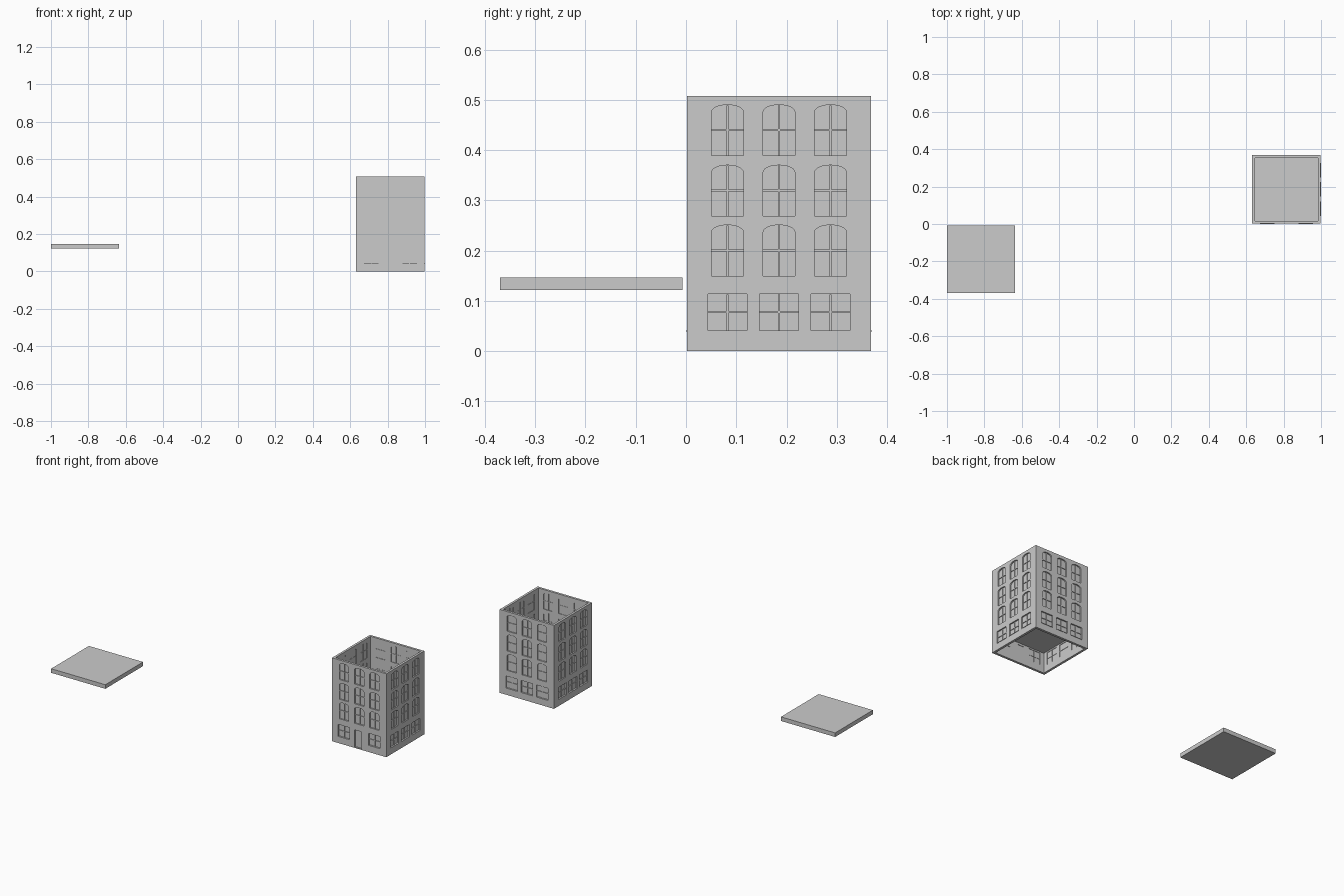
import bpy, bmesh, math
from mathutils import Matrix, Vector

cube = bpy.data.objects.get("Cube")
if cube:
    bpy.data.objects.remove(cube)

stone = bpy.data.materials.new("plain grey")
stone.use_nodes = True
GREY = (0.6, 0.6, 0.6, 1)
stone.diffuse_color = GREY
stone.node_tree.nodes["Principled BSDF"].inputs["Base Color"].default_value = GREY

CENTRE = Vector((0.815, 0.185, 0))
HALF, WALL, HEIGHT = 0.183, 0.014, 0.508
PITCH = 0.1025


def finish(bm, name):
    bmesh.ops.recalc_face_normals(bm, faces=bm.faces)
    mesh = bpy.data.meshes.new(name)
    bm.to_mesh(mesh)
    bm.free()
    mesh.materials.append(stone)
    obj = bpy.data.objects.new(name, mesh)
    bpy.context.collection.objects.link(obj)
    return obj


def add_box(bm, lo, hi, matrix=Matrix()):
    lo, hi = Vector(lo), Vector(hi)
    place = matrix @ Matrix.Translation((lo + hi) / 2) @ Matrix.Diagonal((*(hi - lo), 1))
    bmesh.ops.create_cube(bm, size=1, matrix=place)


def add_prism(bm, outline, near, far, matrix):
    """Extrude an (x, z) outline through the wall from depth near to far."""
    face = bm.faces.new([bm.verts.new(matrix @ Vector((x, near, z))) for x, z in outline])
    new = bmesh.ops.extrude_face_region(bm, geom=[face])["geom"]
    shift = matrix.to_3x3() @ Vector((0, far - near, 0))
    bmesh.ops.translate(bm, vec=shift, verts=[v for v in new if isinstance(v, bmesh.types.BMVert)])


def outline(x, width, bottom, top, rise):
    w = width / 2
    if not rise:
        return [(x - w, bottom), (x + w, bottom), (x + w, top), (x - w, top)]
    arch = [(x + w * math.cos(math.pi * i / 12), top - rise + rise * math.sin(math.pi * i / 12))
            for i in range(13)]
    return [(x - w, bottom), (x + w, bottom)] + arch


def openings(side):
    """List the openings of a side as x, width, bottom, top, arch rise."""
    found = []
    for x in (-PITCH, 0, PITCH):
        for bottom in (0.15, 0.269, 0.389):
            found.append((x, 0.063, bottom, bottom + 0.101, 0.014))
        if side == 0 and x == 0:
            found.append((-0.007, 0.048, 0.005, 0.11, 0))
        else:
            found.append((x, 0.077, 0.041, 0.114, 0))
    return found


# Openings, panes, glazing bars and sills on all four sides
holes, panes, bars, sills = (bmesh.new() for _ in range(4))
for side in range(4):
    turn = Matrix.Translation(CENTRE) @ Matrix.Rotation(side * math.pi / 2, 4, "Z")
    front = -HALF
    for x, width, bottom, top, rise in openings(side):
        shape = outline(x, width, bottom, top, rise)
        add_prism(holes, shape, front - 0.02, front + WALL + 0.01, turn)
        add_prism(panes, shape, front + 0.008, front + 0.011, turn)
        if bottom < 0.01:
            continue
        middle = (bottom + top) / 2
        y0, y1 = front + 0.004, front + WALL - 0.001
        add_box(bars, (x - 0.002, y0, bottom), (x + 0.002, y1, top - 0.001), turn)
        add_box(bars, (x - width / 2, y0, middle - 0.002), (x + width / 2, y1, middle + 0.002), turn)
        if not rise:
            add_box(sills, (x - 0.039, front - 0.002, 0.0395), (x + 0.039, front + 0.008, 0.0415), turn)

# Hollow walls, open at the top and bottom
bm = bmesh.new()
add_box(bm, CENTRE - Vector((HALF, HALF, 0)), CENTRE + Vector((HALF, HALF, HEIGHT)))
walls = finish(bm, "walls")
inner = HALF - WALL
bm = bmesh.new()
add_box(bm, CENTRE - Vector((inner, inner, 0.1)), CENTRE + Vector((inner, inner, HEIGHT + 0.1)))
for cutter in (finish(bm, "room_cutter"), finish(holes, "opening_cutter")):
    cutter.hide_render = True
    cut = walls.modifiers.new("cut", "BOOLEAN")
    cut.operation, cut.solver, cut.object = "DIFFERENCE", "EXACT", cutter
    bpy.context.view_layer.objects.active = walls
    bpy.ops.object.modifier_apply(modifier=cut.name)
    bpy.data.objects.remove(cutter)

finish(panes, "window_and_door_panels")
finish(bars, "glazing_bars")
finish(sills, "ground_floor_sills")

# Upper floor inside the building
bm = bmesh.new()
add_box(bm, CENTRE + Vector((-inner, -inner, 0.122)), CENTRE + Vector((inner, inner, 0.147)))
finish(bm, "inner_floor")

# Loose slab beside the building
bm = bmesh.new()
add_box(bm, (-1, -0.37, 0.122), (-0.635, -0.007, 0.147))
finish(bm, "loose_slab")
